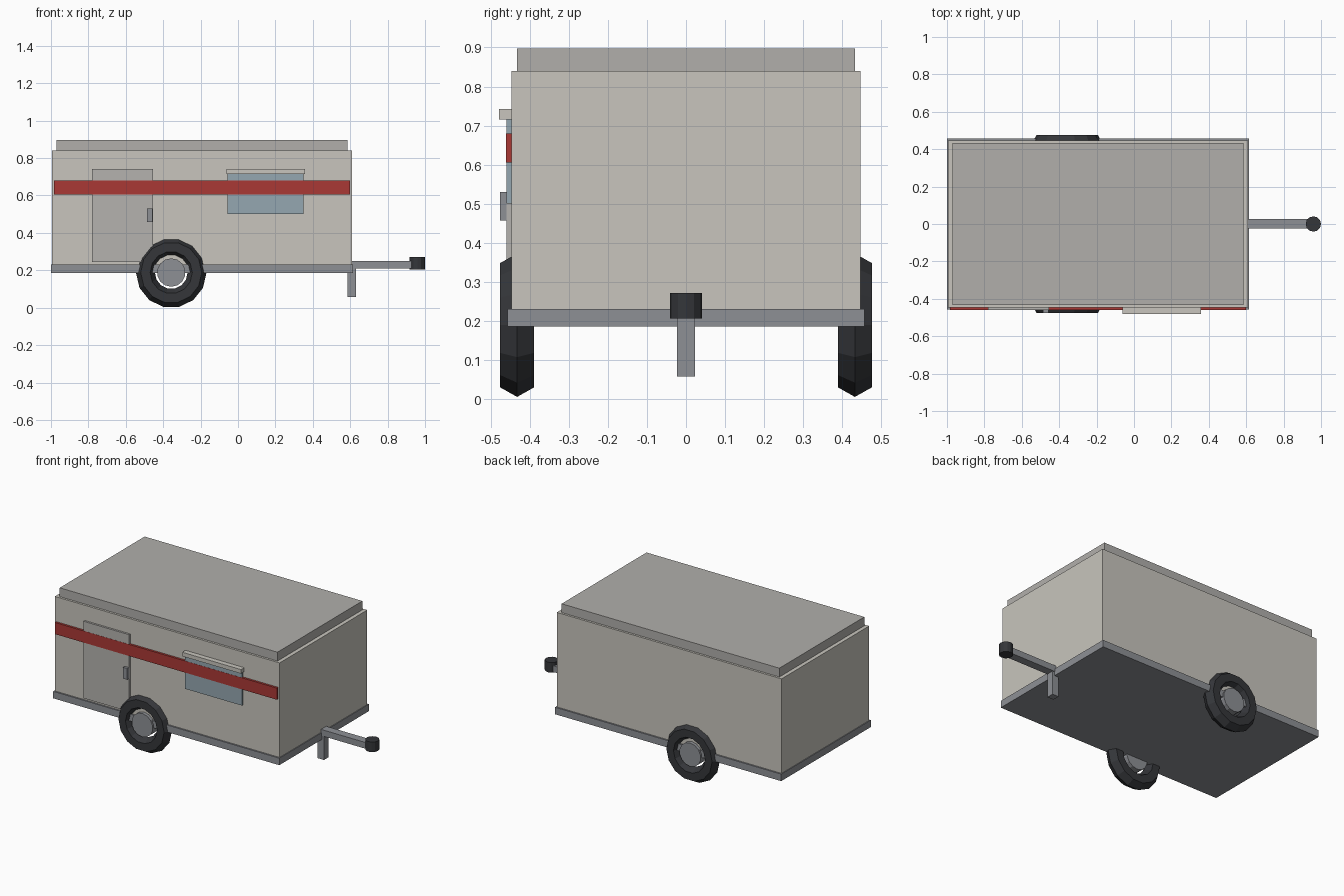
import bpy, bmesh
from math import pi, cos, sin
from mathutils import Matrix

if "Cube" in bpy.data.objects:
    bpy.data.objects.remove(bpy.data.objects["Cube"])


def material(name, rgb):
    m = bpy.data.materials.new(name)
    m.diffuse_color = (*rgb, 1)
    m.use_nodes = True
    m.node_tree.nodes["Principled BSDF"].inputs["Base Color"].default_value = m.diffuse_color
    return m


CREAM = material("cream", (0.58, 0.56, 0.51))
ROOF = material("roof_grey", (0.44, 0.43, 0.41))
METAL = material("metal", (0.27, 0.28, 0.30))
DOOR = material("door_grey", (0.46, 0.45, 0.43))
RED = material("red", (0.40, 0.04, 0.035))
GLASS = material("glass", (0.30, 0.39, 0.44))
RUBBER = material("rubber", (0.035, 0.037, 0.042))


def finish(bm, name, mat):
    bmesh.ops.recalc_face_normals(bm, faces=bm.faces)
    me = bpy.data.meshes.new(name)
    bm.to_mesh(me)
    bm.free()
    me.materials.append(mat)
    ob = bpy.data.objects.new(name, me)
    bpy.context.collection.objects.link(ob)
    return ob


def box(name, x, y, z, mat):
    bm = bmesh.new()
    bmesh.ops.create_cube(bm, size=1)
    for v in bm.verts:
        for i, (lo, hi) in enumerate((x, y, z)):
            v.co[i] = lo if v.co[i] < 0 else hi
    return finish(bm, name, mat)


def cylinder(name, loc, radius, depth, sides, mat, along_y=False):
    bm = bmesh.new()
    rot = Matrix.Rotation(pi / 2, 4, 'X') if along_y else Matrix()
    bmesh.ops.create_cone(bm, cap_ends=True, segments=sides, radius1=radius,
                          radius2=radius, depth=depth, matrix=rot)
    ob = finish(bm, name, mat)
    ob.location = loc
    return ob


def tyre(name, loc, major, minor, segs, sides, mat):
    # low-poly ring with its axis along y
    bm = bmesh.new()
    rings = []
    for i in range(segs):
        a = 2 * pi * i / segs
        ring = []
        for j in range(sides):
            b = 2 * pi * j / sides
            r = major + minor * cos(b)
            ring.append(bm.verts.new((r * cos(a), minor * sin(b), r * sin(a))))
        rings.append(ring)
    for i in range(segs):
        p, q = rings[i], rings[(i + 1) % segs]
        for j in range(sides):
            k = (j + 1) % sides
            bm.faces.new((p[j], q[j], q[k], p[k]))
    ob = finish(bm, name, mat)
    ob.location = loc
    return ob


# Body shell, roof and chassis
box("body", (-0.995, 0.61), (-0.447, 0.447), (0.19, 0.84), CREAM)
box("roof", (-0.97, 0.585), (-0.433, 0.433), (0.835, 0.897), ROOF)
box("chassis", (-1.0, 0.615), (-0.457, 0.457), (0.185, 0.23), METAL)

# Front side details
box("door", (-0.78, -0.455), (-0.46, -0.44), (0.245, 0.742), DOOR)
box("door_handle", (-0.487, -0.458), (-0.477, -0.455), (0.457, 0.53), METAL)
box("window", (-0.055, 0.35), (-0.46, -0.44), (0.50, 0.73), GLASS)
box("window_awning", (-0.062, 0.357), (-0.48, -0.44), (0.716, 0.742), CREAM)
box("stripe", (-0.985, 0.60), (-0.461, -0.44), (0.605, 0.68), RED)

# Hitch
box("drawbar", (0.60, 0.955), (-0.025, 0.028), (0.21, 0.25), METAL)
box("support_leg", (0.585, 0.63), (-0.023, 0.023), (0.057, 0.22), METAL)
cylinder("coupling", (0.959, 0, 0.238), 0.041, 0.065, 12, RUBBER)

# Wheels on both sides
for side, s in (("front", -1), ("back", 1)):
    loc = (-0.357, 0.433 * s, 0.188)
    tyre(side + "_tyre", loc, 0.138, 0.0505, 14, 6, RUBBER)
    cylinder(side + "_hub", loc, 0.076, 0.07, 14, METAL, along_y=True)
